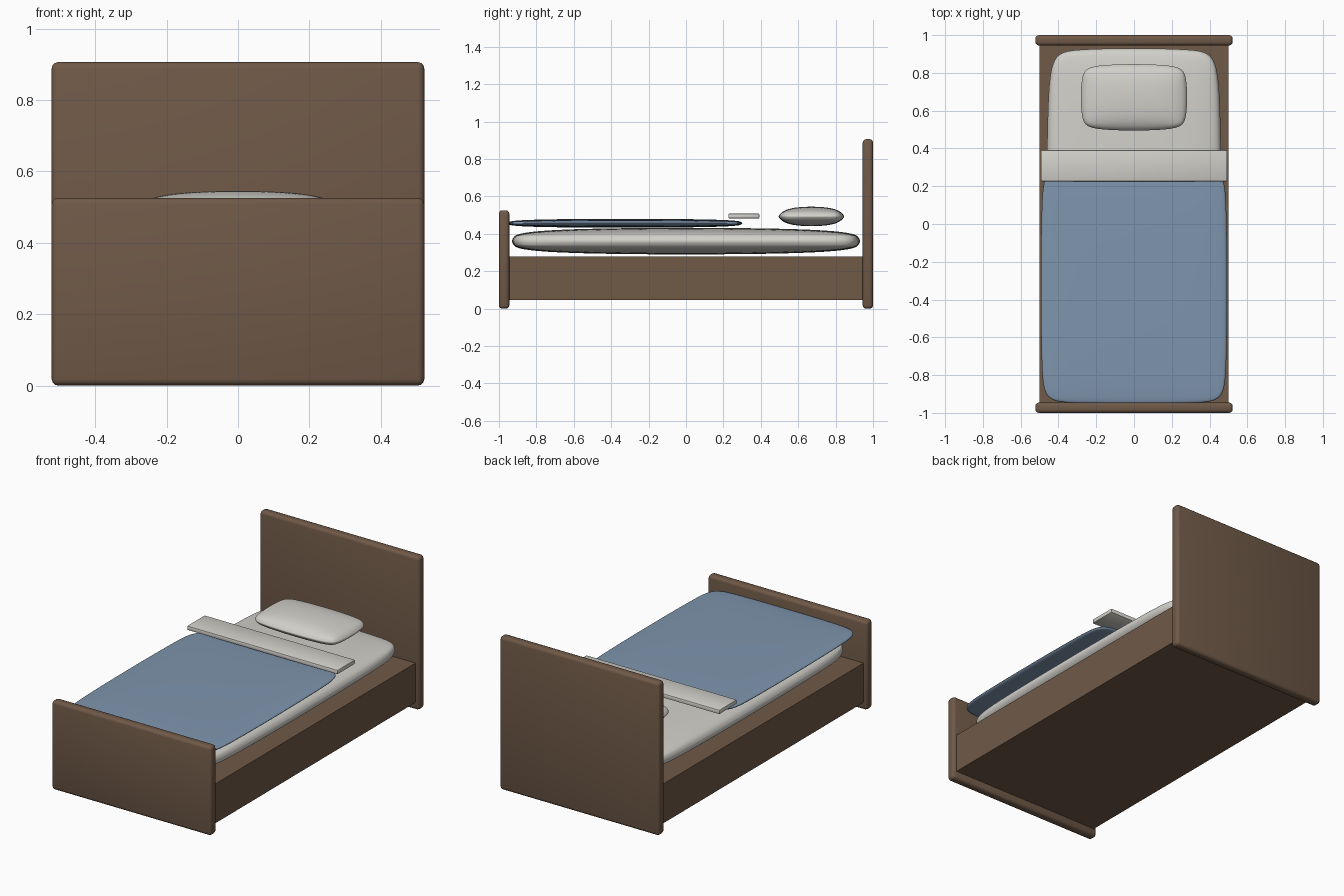
import bpy
from mathutils import Vector

default = bpy.data.objects.get("Cube")
if default:
    bpy.data.objects.remove(default)


def material(name, rgb):
    mat = bpy.data.materials.new(name)
    mat.use_nodes = True
    mat.diffuse_color = (*rgb, 1)
    bsdf = next(n for n in mat.node_tree.nodes if n.type == 'BSDF_PRINCIPLED')
    bsdf.inputs["Base Color"].default_value = (*rgb, 1)
    return mat


wood = material("brown wood", (0.16, 0.10, 0.064))
linen = material("off white linen", (0.64, 0.63, 0.59))
blue = material("dusty blue cloth", (0.21, 0.30, 0.42))


def box(name, mat, low, high, bevel=0, segments=3):
    """Box between two corners, with optional rounded edges."""
    low, high = Vector(low), Vector(high)
    bpy.ops.mesh.primitive_cube_add(size=1, location=(low + high) / 2)
    obj = bpy.context.object
    obj.name = name
    obj.scale = high - low
    bpy.ops.object.transform_apply(location=False, rotation=False, scale=True)
    obj.data.materials.append(mat)
    if bevel:
        mod = obj.modifiers.new("Rounded edges", 'BEVEL')
        mod.width = bevel
        mod.segments = segments
        bpy.ops.object.modifier_apply(modifier=mod.name)
        bpy.ops.object.shade_smooth_by_angle()
    return obj


def cushion(name, mat, low, high, bevel, depth):
    """Soft, puffy box: bevelled at a given depth, smoothed, then fitted to its corners."""
    low, high = Vector(low), Vector(high)
    middle, half = (low + high) / 2, Vector((0, 0, depth / 2))
    flat_low = Vector((low.x, low.y, middle.z)) - half
    flat_high = Vector((high.x, high.y, middle.z)) + half
    obj = box(name, mat, flat_low, flat_high, bevel, 1)
    mod = obj.modifiers.new("Soft", 'SUBSURF')
    mod.levels = 4
    bpy.ops.object.modifier_apply(modifier=mod.name)
    size = high - low
    reach = [max(abs(v.co[i]) for v in obj.data.vertices) for i in range(3)]
    for v in obj.data.vertices:
        v.co = [v.co[i] * size[i] / (2 * reach[i]) for i in range(3)]
    bpy.ops.object.shade_smooth()
    return obj


# Wooden frame
box("headboard", wood, (-0.522, 0.945, 0), (0.522, 1, 0.906), 0.018)
box("footboard", wood, (-0.522, -1, 0), (0.522, -0.945, 0.526), 0.018)
box("bed_base", wood, (-0.5, -0.95, 0.045), (0.5, 0.95, 0.278))

# Bedding
cushion("mattress", linen, (-0.463, -0.93, 0.29), (0.463, 0.93, 0.432), 0.06, 0.145)
cushion("blanket", blue, (-0.493, -0.952, 0.433), (0.493, 0.302, 0.48), 0.04, 0.09)
box("folded_sheet", linen, (-0.493, 0.226, 0.482), (0.493, 0.392, 0.508), 0.006, 2)
cushion("pillow", linen, (-0.281, 0.495, 0.441), (0.281, 0.846, 0.545), 0.05, 0.105)
